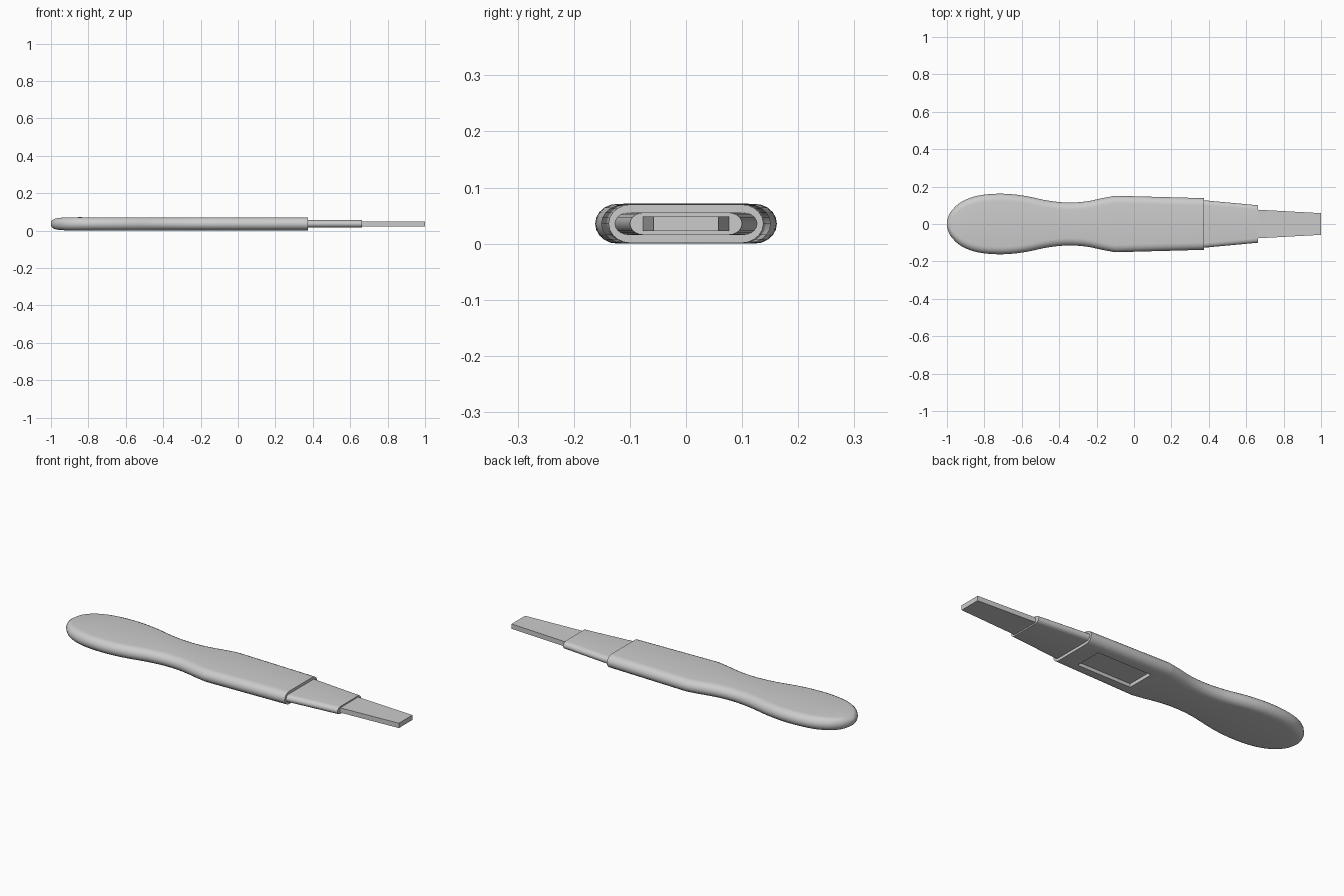
import bpy
import bmesh
import math
from mathutils import Vector

MID = 0.0355  # height of the centre line

cube = bpy.data.objects.get("Cube")
if cube:
    bpy.data.objects.remove(cube, do_unlink=True)

grey = bpy.data.materials.new("light grey")
grey.use_nodes = True
grey.diffuse_color = (0.6, 0.6, 0.6, 1)
grey.node_tree.nodes["Principled BSDF"].inputs["Base Color"].default_value = grey.diffuse_color


def section(x, w, h, r, steps=5):
    """Flat-topped outline with rounded sides, across the x axis."""
    r = min(r, w * 0.9)
    if r == 0:
        return [(x, sy * w, MID + sz * h) for sy, sz in ((1, -1), (1, 1), (-1, 1), (-1, -1))]
    pts = []
    for side in (0, math.pi):
        for i in range(2 * steps + 1):
            a = side - math.pi / 2 + math.pi * i / (2 * steps)
            y = math.copysign(w - r, 1 if side == 0 else -1) + r * math.cos(a)
            pts.append((x, y, MID + h * math.sin(a)))
    return pts


def loft(name, sections):
    """Skin a row of sections and close both ends."""
    bm = bmesh.new()
    rings = [[bm.verts.new(p) for p in s] for s in sections]
    n = len(rings[0])
    for a, b in zip(rings, rings[1:]):
        for i in range(n):
            j = (i + 1) % n
            bm.faces.new((a[i], a[j], b[j], b[i]))
    bm.faces.new(rings[0])
    bm.faces.new(rings[-1])
    bmesh.ops.recalc_face_normals(bm, faces=bm.faces)
    mesh = bpy.data.meshes.new(name)
    bm.to_mesh(mesh)
    bm.free()
    mesh.materials.append(grey)
    obj = bpy.data.objects.new(name, mesh)
    bpy.context.collection.objects.link(obj)
    return obj


def select(obj):
    bpy.ops.object.select_all(action="DESELECT")
    obj.select_set(True)
    bpy.context.view_layer.objects.active = obj


def smooth_path(points, steps=4):
    """Catmull-Rom curve through the points."""
    p = [Vector(q) for q in points]
    p = [2 * p[0] - p[1]] + p + [2 * p[-1] - p[-2]]
    out = []
    for a, b, c, d in zip(p, p[1:], p[2:], p[3:]):
        for i in range(steps):
            t = i / steps
            out.append(0.5 * (2 * b + (c - a) * t + (2 * a - 5 * b + 4 * c - d) * t ** 2
                              + (3 * b - a - 3 * c + d) * t ** 3))
    return out + [p[-2]]


# Handle: x, half width and half height from the round end to the grip
outline = [
    (-1, 0.015, 0.013), (-0.99, 0.046, 0.022), (-0.97, 0.077, 0.030),
    (-0.93, 0.114, 0.034), (-0.87, 0.142, 0.0355), (-0.8, 0.157, 0.0355),
    (-0.72, 0.162, 0.0355), (-0.64, 0.158, 0.0355), (-0.56, 0.146, 0.0355),
    (-0.46, 0.125, 0.035), (-0.36, 0.115, 0.0345), (-0.26, 0.12, 0.0345),
    (-0.16, 0.14, 0.0345), (-0.1, 0.151, 0.0345),
]
rows = smooth_path(outline) + [Vector((0.375, 0.138, 0.0345))]
handle = loft("handle", [section(x, w, h, 0.04) for x, w, h in rows])

# Shallow rectangular recess under the grip
cutter = loft("recess_cutter", [section(x, 0.075, 0.02, 0) for x in (-0.04, 0.28)])
cutter.location.z = -0.036
cutter.hide_render = True
select(handle)
cut = handle.modifiers.new("recess", "BOOLEAN")
cut.operation = "DIFFERENCE"
cut.solver = "EXACT"
cut.object = cutter
bpy.context.view_layer.update()
bpy.ops.object.modifier_apply(modifier=cut.name)
bpy.data.objects.remove(cutter, do_unlink=True)

# Tapered collar and flat blade
collar = loft("collar", [section(0.36, 0.128, 0.02, 0.025), section(0.663, 0.1, 0.02, 0.025)])
blade = loft("blade", [section(0.65, 0.077, 0.013, 0), section(1, 0.058, 0.013, 0)])

for part in (handle, collar, blade):
    select(part)
    bpy.ops.object.shade_smooth_by_angle(angle=math.radians(40))
